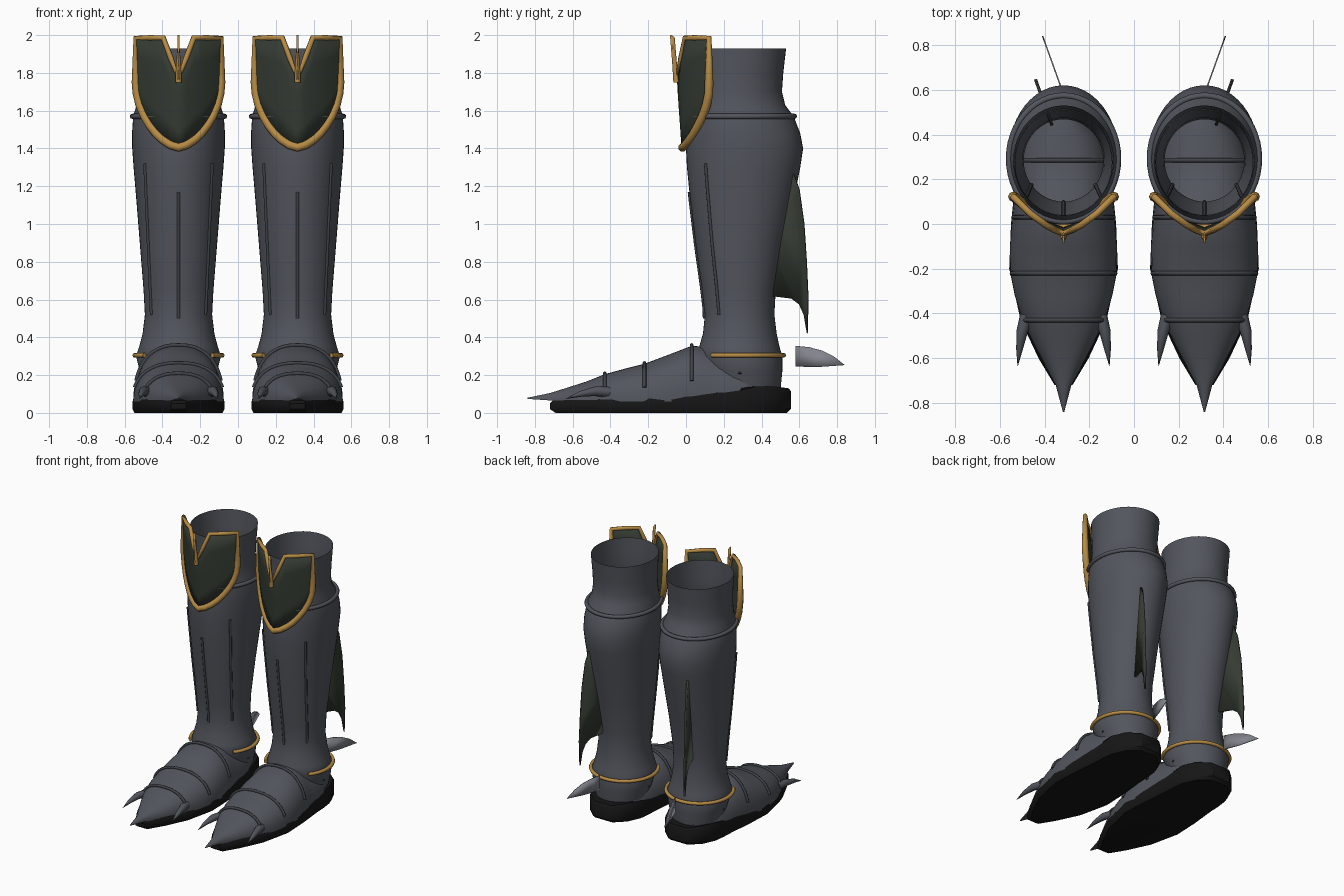
import bpy, bmesh, math

if "Cube" in bpy.data.objects:
    bpy.data.objects.remove(bpy.data.objects["Cube"])

OFFSET = 0.315  # distance of each boot from the middle


def material(name, r, g, b):
    m = bpy.data.materials.new(name)
    m.use_nodes = True
    m.diffuse_color = (r, g, b, 1)
    bsdf = m.node_tree.nodes["Principled BSDF"]
    bsdf.inputs["Base Color"].default_value = (r, g, b, 1)
    bsdf.inputs["Roughness"].default_value = 0.6
    return m


GREY = material("slate grey", 0.085, 0.092, 0.11)
DARK = material("dark seam grey", 0.05, 0.055, 0.064)
STEEL = material("pale steel", 0.22, 0.23, 0.26)
GOLD = material("gold trim", 0.47, 0.26, 0.06)
GREEN = material("dark green", 0.035, 0.045, 0.033)
BLACK = material("black rubber", 0.008, 0.008, 0.008)


def interp(table, t):
    """Read a row from a table sorted by its first column."""
    if t <= table[0][0]:
        return table[0][1:]
    for a, b in zip(table, table[1:]):
        if t <= b[0]:
            k = (t - a[0]) / (b[0] - a[0])
            return tuple(p + (q - p) * k for p, q in zip(a[1:], b[1:]))
    return table[-1][1:]


def finish(name, bm, mat, thickness=0, angle=40):
    """Store a mesh for one boot and mirror it to the other."""
    bmesh.ops.recalc_face_normals(bm, faces=bm.faces)
    me = bpy.data.meshes.new(name)
    bm.to_mesh(me)
    bm.free()
    me.shade_smooth()
    me.set_sharp_from_angle(angle=math.radians(angle))
    me.materials.append(mat)
    ob = bpy.data.objects.new(name, me)
    bpy.context.collection.objects.link(ob)
    ob.modifiers.new("pair", "MIRROR")
    if thickness:
        s = ob.modifiers.new("thickness", "SOLIDIFY")
        s.thickness, s.offset = thickness, 0
    return ob


def loft(name, rings, mat, caps=True):
    bm = bmesh.new()
    loops = [[bm.verts.new((x + OFFSET, y, z)) for x, y, z in r] for r in rings]
    for a, b in zip(loops, loops[1:]):
        for i in range(len(a)):
            j = (i + 1) % len(a)
            bm.faces.new((a[i], a[j], b[j], b[i]))
    if caps:
        bm.faces.new(loops[0])
        bm.faces.new(loops[-1])
    return finish(name, bm, mat)


def tube(name, pts, radius, mat, closed=False, taper=None):
    """Round tube along a path, on both boots."""
    cu = bpy.data.curves.new(name, "CURVE")
    cu.dimensions = "3D"
    cu.bevel_depth = radius
    cu.bevel_resolution = 2
    cu.use_fill_caps = True
    for side in (1, -1):
        sp = cu.splines.new("POLY")
        sp.points.add(len(pts) - 1)
        sp.use_cyclic_u = closed
        for i, (x, y, z) in enumerate(pts):
            sp.points[i].co = (side * (x + OFFSET), y, z, 1)
            sp.points[i].radius = taper[i] if taper else 1
    cu.materials.append(mat)
    ob = bpy.data.objects.new(name, cu)
    bpy.context.collection.objects.link(ob)


def sheet(name, profile, place, mat, thickness):
    """Thin plate cut from a side profile; place(y) gives its outward lean."""
    bm = bmesh.new()
    bm.faces.new([bm.verts.new((OFFSET + place(y), y, z)) for y, z in profile])
    finish(name, bm, mat, thickness)


# Shaft: height, half width, front y, back y
SHAFT = [(0.12, 0.18, 0.12, 0.50), (0.22, 0.205, 0.10, 0.51), (0.30, 0.225, 0.06, 0.51),
         (0.35, 0.208, 0.07, 0.495), (0.42, 0.19, 0.09, 0.48), (0.52, 0.178, 0.10, 0.468),
         (0.65, 0.185, 0.085, 0.475), (0.9, 0.205, 0.05, 0.52), (1.15, 0.225, 0.02, 0.575),
         (1.3, 0.238, 0.005, 0.605), (1.4, 0.245, 0.0, 0.62), (1.48, 0.246, 0.005, 0.605),
         (1.57, 0.24, 0.015, 0.57), (1.63, 0.222, 0.03, 0.525), (1.7, 0.216, 0.04, 0.508),
         (1.8, 0.219, 0.04, 0.515), (1.93, 0.225, 0.035, 0.53)]


def shaft_ring(z, grow=0, n=48):
    w, f, b = interp(SHAFT, z)
    return [((w + grow) * math.cos(a), (f + b) / 2 + ((b - f) / 2 + grow) * math.sin(a), z)
            for a in (2 * math.pi * i / n for i in range(n))]


loft("boot_shaft", [shaft_ring(r[0]) for r in SHAFT], GREY, caps=False)
tube("upper_shaft_band", shaft_ring(1.57, 0.004), 0.014, GREY, closed=True)

# Ankle trim wraps the back only
ankle = [p for p in shaft_ring(0.305, 0.008, 64) if p[1] > 0.13]
ankle = sorted(ankle, key=lambda p: math.atan2(p[0], p[1] - 0.12))
tube("ankle_trim", ankle, 0.013, GOLD)


# Front ribs follow the shaft surface
def rib(name, x_low, x_high, z_low, z_high):
    pts = []
    for i in range(13):
        k = i / 12
        z, x = z_low + (z_high - z_low) * k, x_low + (x_high - x_low) * k
        w, f, b = interp(SHAFT, z)
        pts.append((x, (f + b) / 2 - (b - f) / 2 * math.sqrt(1 - (x / w) ** 2), z))
    tube(name, pts, 0.009, DARK)


rib("centre_rib", 0, 0, 0.5, 1.17)
rib("outer_rib", 0.143, 0.178, 0.52, 1.32)
rib("inner_rib", -0.143, -0.178, 0.52, 1.32)

# Foot: y, half width, top height, bottom height
FOOT = [(-0.84, 0.003, 0.08, 0.074), (-0.72, 0.035, 0.105, 0.066), (-0.64, 0.078, 0.13, 0.064),
        (-0.53, 0.135, 0.165, 0.062), (-0.43, 0.183, 0.205, 0.06), (-0.32, 0.218, 0.235, 0.06),
        (-0.22, 0.238, 0.26, 0.06), (-0.1, 0.24, 0.305, 0.06), (0.03, 0.23, 0.355, 0.06),
        (0.1, 0.222, 0.35, 0.06), (0.17, 0.215, 0.31, 0.06), (0.285, 0.21, 0.295, 0.06),
        (0.4, 0.17, 0.29, 0.06), (0.48, 0.09, 0.28, 0.06)]


def foot_arch(y, n=28, grow=0):
    w, top, base = interp(FOOT, y)
    pts = []
    for i in range(n + 1):
        a = math.pi * i / n
        c, s = math.cos(a), math.sin(a)
        pts.append((math.copysign(abs(c) ** 0.85, c) * (w + grow), y,
                    base + (top + grow - base) * max(s, 0) ** 0.85))
    return pts


loft("foot", [foot_arch(r[0]) for r in FOOT], GREY)
for name, y, low, grow in (("toe_band", -0.43, 0.1, 0.004), ("middle_band", -0.22, 0.12, 0.004),
                           ("instep_band", 0.03, 0.17, 0.004), ("heel_band", 0.285, 0.2, 0.018)):
    tube(name, [p for p in foot_arch(y, 40, grow) if p[2] > low], 0.01, DARK)

# Toe claws
for name, s in (("outer_claw", 1), ("inner_claw", -1)):
    tube(name, [(s * 0.165, -0.41, 0.11), (s * 0.185, -0.48, 0.115),
                (s * 0.197, -0.56, 0.1), (s * 0.205, -0.635, 0.075)],
         0.03, GREY, taper=[1, 0.85, 0.5, 0.03])

# Sole: y, half width, top height
SOLE = [(-0.72, 0.04, 0.066), (-0.6, 0.112, 0.068), (-0.43, 0.192, 0.07), (-0.2, 0.243, 0.076),
        (0.0, 0.235, 0.09), (0.2, 0.215, 0.11), (0.3, 0.21, 0.12), (0.38, 0.2, 0.14),
        (0.48, 0.155, 0.14), (0.555, 0.075, 0.13)]


def sole_ring(scale, height):
    right = [(w * scale, 0.02 + (y - 0.02) * scale, height(t)) for y, w, t in SOLE]
    return right + [(-x, y, z) for x, y, z in reversed(right)]


loft("sole", [sole_ring(0.96, lambda t: 0.0), sole_ring(1, lambda t: 0.02),
              sole_ring(1, lambda t: t - 0.015), sole_ring(0.98, lambda t: t)], BLACK)

# Knee plate: lower edge as x, height
EDGE = [(0, 1.405), (0.04, 1.417), (0.08, 1.443), (0.115, 1.475), (0.15, 1.52),
        (0.18, 1.57), (0.205, 1.63), (0.22, 1.69), (0.225, 1.75)]


def plate_point(x, z):
    a = abs(x)
    return (x, -0.043 + 0.35 * a + 1.7 * a * a + max(0, 1.75 - z) * 0.07, z)


def plate_top(x):
    return 1.77 + 0.215 * min(1, abs(x) / 0.08)


columns = [(-x, z) for x, z in EDGE[:0:-1]] + EDGE
bm = bmesh.new()
grid = []
for x, low in columns:
    high = plate_top(x)
    grid.append([bm.verts.new(plate_point(x, low + (high - low) * k / 4)) for k in range(5)])
for a, b in zip(grid, grid[1:]):
    for k in range(4):
        bm.faces.new((a[k], b[k], b[k + 1], a[k + 1]))
bmesh.ops.translate(bm, verts=bm.verts, vec=(OFFSET, 0, 0))
finish("knee_plate", bm, GREEN, 0.01, 50)

lower = [plate_point(x, z) for x, z in columns]
upper = [plate_point(x, plate_top(x)) for x in (0.225, 0.15, 0.08, 0.04, 0, -0.04, -0.08, -0.15, -0.225)]
tube("knee_plate_trim", lower + upper, 0.023, GOLD, closed=True,
     taper=[1] * len(lower) + [0.65] * len(upper))

# Thorn and clasp in the notch of the knee plate
tube("notch_thorn", [(0, -0.05, 1.75), (0, -0.058, 1.83), (0, -0.075, 2.0)],
     0.017, GOLD, taper=[1, 0.8, 0.1])
sheet("notch_blade", [(-0.065, 1.75), (-0.085, 2.0), (-0.06, 1.99), (-0.04, 1.75)],
      lambda y: 0, GOLD, 0.008)

# Calf fin and heel spur lean outward
sheet("calf_fin", [(0.565, 1.28), (0.6, 1.18), (0.625, 1.0), (0.638, 0.8), (0.647, 0.6),
                   (0.642, 0.42), (0.625, 0.52), (0.6, 0.575), (0.56, 0.605), (0.44, 0.62),
                   (0.44, 0.9)], lambda y: 0.125 + (y - 0.645) * 0.36, GREEN, 0.014)
sheet("heel_spur", [(0.58, 0.355), (0.65, 0.348), (0.72, 0.33), (0.78, 0.3), (0.84, 0.253),
                    (0.7, 0.243), (0.58, 0.245)], lambda y: (y - 0.58) * 0.36, STEEL, 0.006)
